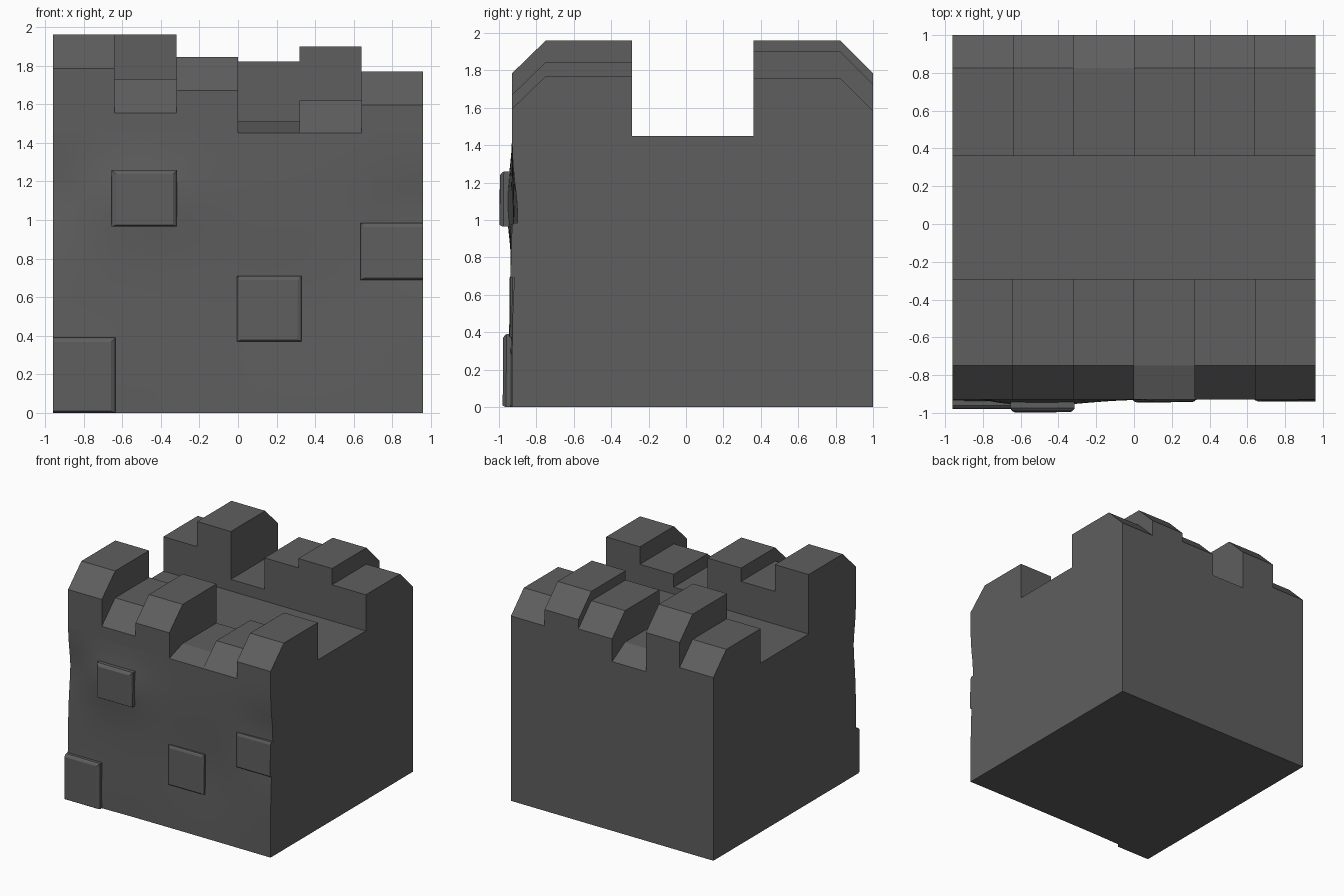
import bpy, bmesh
from math import exp

if "Cube" in bpy.data.objects:
    bpy.data.objects.remove(bpy.data.objects["Cube"])

X0, W = -0.96, 0.32
FLOOR = 1.45
FRONT_TOPS = [1.96, 1.73, 1.845, 1.51, 1.62, 1.77]
BACK_TOPS = [1.745, 1.96, 1.55, 1.82, 1.90, 1.76]

# Dark stone colour
stone = bpy.data.materials.new("dark_stone")
stone.diffuse_color = (0.113, 0.113, 0.113, 1)
stone.use_nodes = True
stone.node_tree.nodes["Principled BSDF"].inputs["Base Color"].default_value = stone.diffuse_color


def finish(bm, name, smooth=False):
    bmesh.ops.remove_doubles(bm, verts=bm.verts, dist=1e-5)
    bmesh.ops.recalc_face_normals(bm, faces=bm.faces)
    me = bpy.data.meshes.new(name)
    bm.to_mesh(me)
    bm.free()
    me.materials.append(stone)
    ob = bpy.data.objects.new(name, me)
    bpy.context.collection.objects.link(ob)
    if smooth:
        bpy.context.view_layer.objects.active = ob
        ob.select_set(True)
        bpy.ops.object.shade_smooth_by_angle(angle=0.4)
        ob.select_set(False)
    return ob


def face(bm, pts):
    clean = [p for i, p in enumerate(pts) if p != pts[i - 1]]
    if len(clean) > 2:
        bm.faces.new([bm.verts.new(p) for p in clean])


# Worn front surface: gentle bulges and hollows (x, z, radius x, radius z, offset)
DENTS = [(-0.5, 1.12, 0.32, 0.25, -0.032), (-0.98, 1.15, 0.18, 0.28, 0.035),
         (0.96, 0.98, 0.3, 0.3, 0.03), (0.3, 0.6, 0.4, 0.35, 0.02),
         (-0.8, 0.15, 0.35, 0.3, -0.012)]


def wall_y(x, z):
    fade = min(1, (FLOOR - z) / 0.3)
    return -0.93 + fade * sum(a * exp(-((x - u) / rx) ** 2 - ((z - v) / rz) ** 2)
                              for u, v, rx, rz, a in DENTS)


# Wall block: worn front sheet, then sides, base and back
bm = bmesh.new()
NX, NZ = 24, 18
rows = [[bm.verts.new((x, wall_y(x, z), z))
         for x in [X0 + 2 * 0.96 * i / NX for i in range(NX + 1)]]
        for z in [FLOOR * j / NZ for j in range(NZ + 1)]]
for a, b in zip(rows, rows[1:]):
    for i in range(NX):
        bm.faces.new((a[i], a[i + 1], b[i + 1], b[i]))
rim = [e for e in bm.edges if e.is_boundary and min(v.co.z for v in e.verts) < FLOOR - 1e-4]
new = bmesh.ops.extrude_edge_only(bm, edges=rim)["geom"]
for v in new:
    if isinstance(v, bmesh.types.BMVert):
        v.co.y = 1.0
face(bm, [(X0, 1, 0), (-X0, 1, 0), (-X0, 1, FLOOR), (X0, 1, FLOOR)])
finish(bm, "wall_block", True)

# Walkway and battlements: two rows of six chamfered blocks
bm = bmesh.new()
face(bm, [(X0, -0.29, FLOOR), (-X0, -0.29, FLOOR), (-X0, 0.36, FLOOR), (X0, 0.36, FLOOR)])
for inner, shoulder, outer, tops in ((-0.29, -0.75, -0.93, FRONT_TOPS),
                                     (0.36, 0.825, 1.0, BACK_TOPS)):
    def profile(h):
        return [(inner, h), (shoulder, h), (outer, max(h - 0.175, FLOOR))]

    for i, h in enumerate(tops):
        xa, xb = X0 + i * W, X0 + (i + 1) * W
        path = [(inner, FLOOR)] + profile(h) + [(outer, FLOOR)]
        for (ya, za), (yb, zb) in zip(path, path[1:]):
            if (ya, za) != (yb, zb):
                face(bm, [(xa, ya, za), (xb, ya, za), (xb, yb, zb), (xa, yb, zb)])
    # steps between neighbouring blocks, and the two ends
    levels = [FLOOR] + tops + [FLOOR]
    for i, (ha, hb) in enumerate(zip(levels, levels[1:])):
        x = X0 + i * W
        face(bm, [(x, y, z) for y, z in profile(ha) + profile(hb)[::-1]])
finish(bm, "battlements")


# Raised bricks following the worn front
def brick(name, x0, x1, z0, z1, out):
    bm = bmesh.new()
    mid = wall_y((x0 + x1) / 2, (z0 + z1) / 2)
    rings = []
    for inset, lift in ((0, -0.01), (0, out * 0.55), (0.008, out * 0.8), (0.022, out)):
        xl = x0 + (inset if x0 > X0 else 0)
        xr = x1 - (inset if x1 < -X0 else 0)
        zl = z0 + inset * 0.4
        zr = z1 - inset
        rings.append([bm.verts.new((x, (wall_y(x, z) + mid) / 2 - lift, z))
                      for x, z in ((xl, zl), (xr, zl), (xr, zr), (xl, zr))])
    for a, b in zip(rings, rings[1:]):
        for i in range(4):
            j = (i + 1) % 4
            bm.faces.new((a[i], a[j], b[j], b[i]))
    bm.faces.new(rings[-1])
    finish(bm, name)


brick("brick_upper_left", -0.655, -0.315, 0.965, 1.26, 0.042)
brick("brick_middle", -0.005, 0.33, 0.37, 0.71, 0.028)
brick("brick_right", 0.635, 0.96, 0.69, 0.985, 0.026)
brick("brick_bottom_left", -0.96, -0.635, 0.0, 0.39, 0.04)
